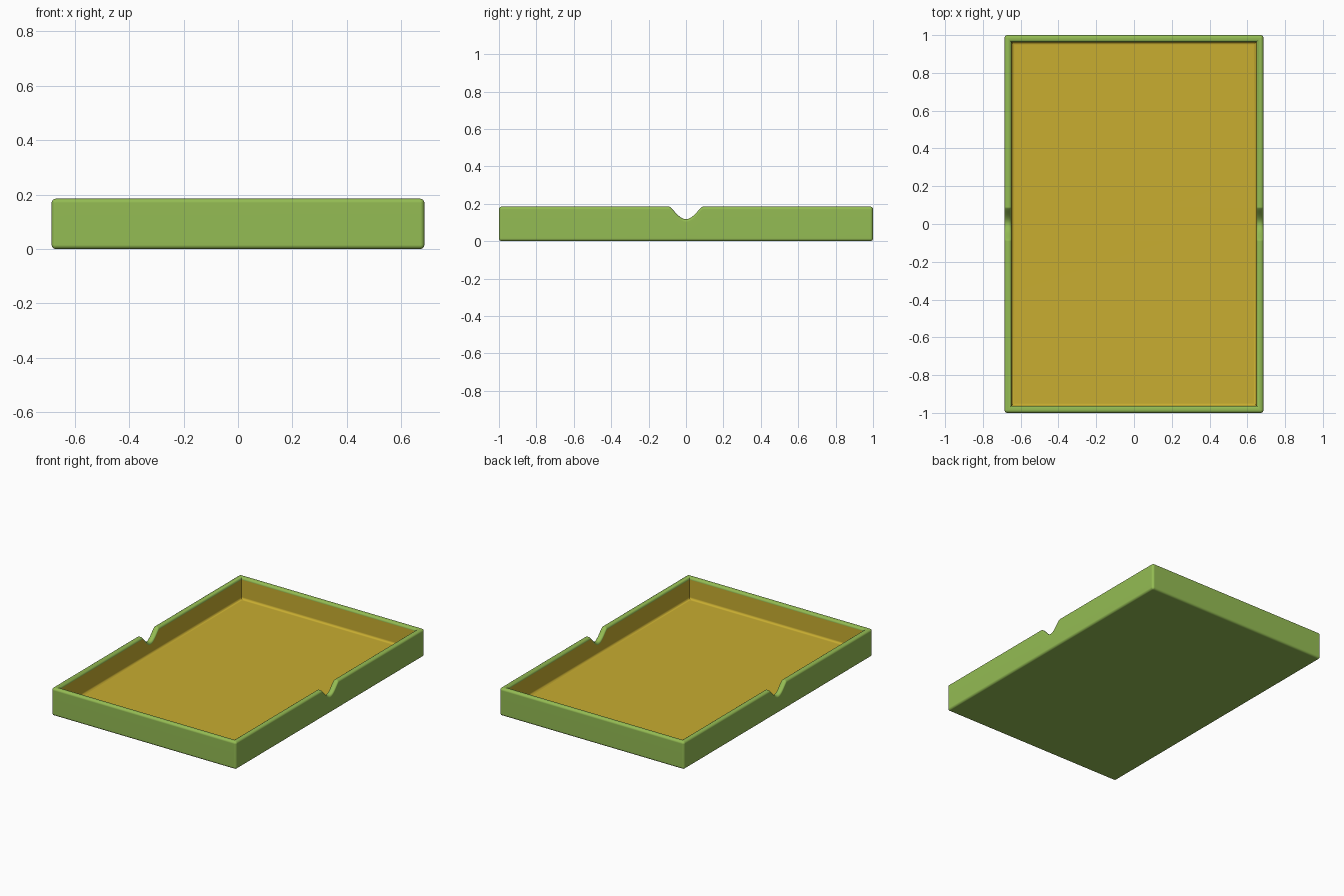
import bpy
import bmesh
from math import sin, cos, pi

cube = bpy.data.objects.get("Cube")
if cube:
    bpy.data.objects.remove(cube)

HALF_X, HALF_Y, HEIGHT = 0.685, 1.0, 0.185
WALL, FLOOR, ROUND = 0.037, 0.04, 0.015
NOTCH_HALF, NOTCH_DEPTH = 0.09, 0.067
ARC, NOTCH_STEPS = 4, 28


def material(name, color):
    mat = bpy.data.materials.new(name)
    mat.use_nodes = True
    mat.diffuse_color = (*color, 1)
    mat.node_tree.nodes["Principled BSDF"].inputs["Base Color"].default_value = (*color, 1)
    return mat


def arc(cx, cz, start, end):
    """Quarter-circle points with the shared rounding radius."""
    angles = [start + (end - start) * i / ARC for i in range(ARC + 1)]
    return [(cx + ROUND * cos(a), cz + ROUND * sin(a)) for a in angles]


def notch_drop(y):
    t = min(abs(y) / NOTCH_HALF, 1)
    return NOTCH_DEPTH * (1 - t * t) ** 1.5


def outline(inset):
    """Counterclockwise plan outline with rounded corners and notch points."""
    x, y = HALF_X - inset, HALF_Y - inset
    r = max(ROUND - inset, 0)
    notch = [NOTCH_HALF * (2 * i / NOTCH_STEPS - 1) for i in range(NOTCH_STEPS + 1)]

    def corner(sx, sy, start):
        return [(sx * (x - r) + r * cos(start + pi / 2 * i / ARC),
                 sy * (y - r) + r * sin(start + pi / 2 * i / ARC)) for i in range(ARC + 1)]

    return ([(x, v) for v in notch] + corner(1, 1, 0) + corner(-1, 1, pi / 2)
            + [(-x, -v) for v in notch] + corner(-1, -1, pi) + corner(1, -1, 3 * pi / 2))


# Wall cross-section as (inset, height): base edge, rim, then inner wall and floor fillet
base = arc(ROUND, ROUND, 3 * pi / 2, pi)
rim = (arc(ROUND, HEIGHT - ROUND, pi, pi / 2)
       + arc(WALL - ROUND, HEIGHT - ROUND, pi / 2, 0))
fillet = arc(WALL + ROUND, FLOOR + ROUND, pi, 3 * pi / 2)
section = base + rim + fillet
rim_end = len(base) + len(rim) - 1

# Sweep the cross-section around the tray, lowering the rim at the notches
bm = bmesh.new()
rings = []
for k, (inset, z) in enumerate(section):
    is_rim = len(base) <= k <= rim_end
    rings.append([bm.verts.new((x, y, z - (notch_drop(y) if is_rim else 0)))
                  for x, y in outline(inset)])

for k in range(len(rings) - 1):
    low, high = rings[k], rings[k + 1]
    for i in range(len(low)):
        j = (i + 1) % len(low)
        face = bm.faces.new((low[i], low[j], high[j], high[i]))
        face.material_index = int(k >= rim_end)

# Underside and inner floor
bm.faces.new(rings[0][::-1])
bm.faces.new(rings[-1]).material_index = 1
bmesh.ops.remove_doubles(bm, verts=bm.verts, dist=0.00005)
bmesh.ops.recalc_face_normals(bm, faces=bm.faces)

mesh = bpy.data.meshes.new("tray")
bm.to_mesh(mesh)
bm.free()
mesh.materials.append(material("leaf green", (0.296, 0.503, 0.087)))
mesh.materials.append(material("mustard yellow", (0.578, 0.418, 0.030)))

tray = bpy.data.objects.new("tray", mesh)
bpy.context.collection.objects.link(tray)
bpy.ops.object.select_all(action='DESELECT')
tray.select_set(True)
bpy.context.view_layer.objects.active = tray
bpy.ops.object.shade_smooth_by_angle(angle=pi / 4)
weighted = tray.modifiers.new("flat panels", 'WEIGHTED_NORMAL')
weighted.keep_sharp = True
